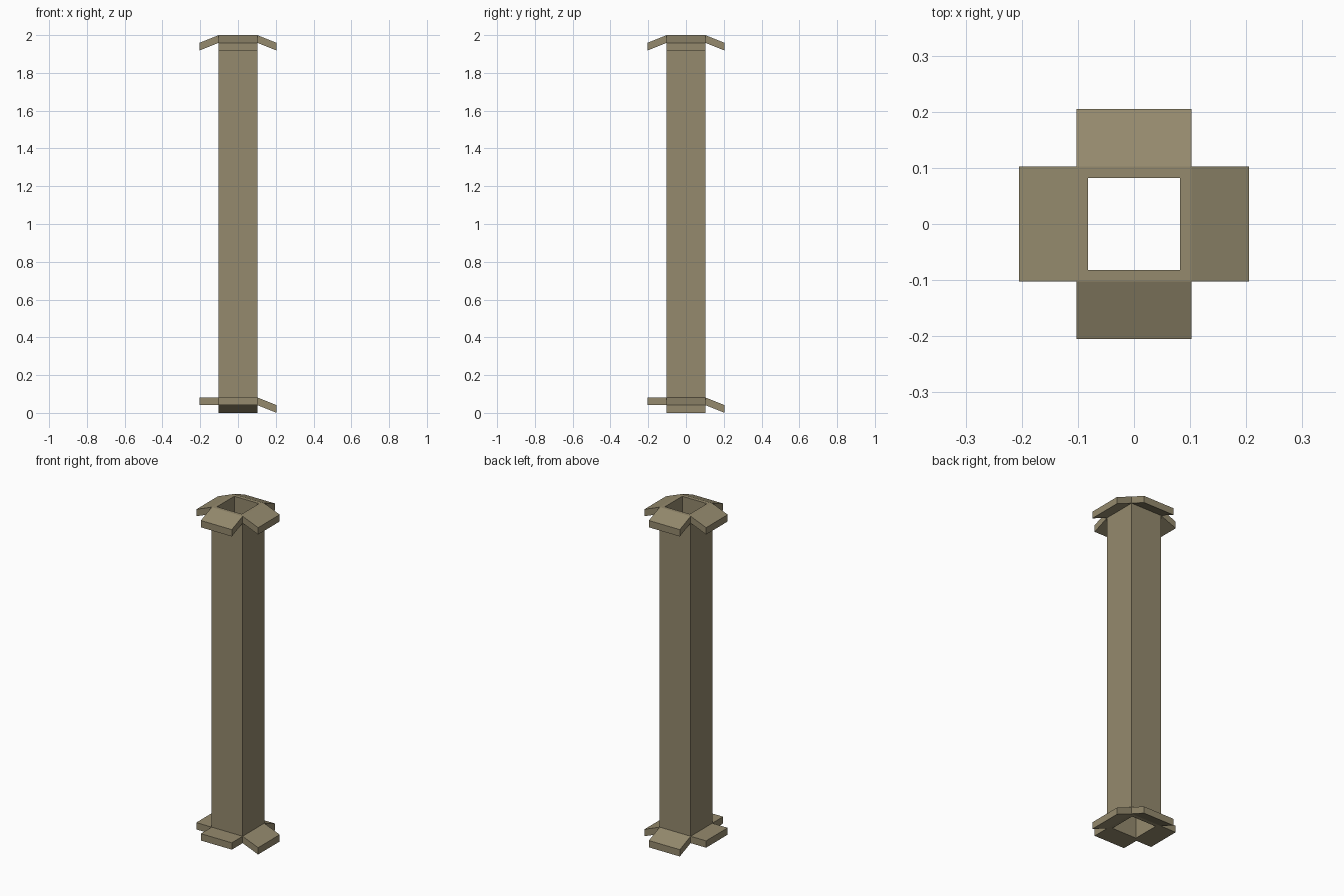
import bpy
import bmesh
import math
from mathutils import Matrix

if "Cube" in bpy.data.objects:
    bpy.data.objects.remove(bpy.data.objects["Cube"])

U = 0.0205                      # base module of the design
OUT, INN, REACH = 5 * U, 4 * U, 10 * U
THICK, DROP = 2 * U, 2 * U
TOP, BASE = 2.0, 4 * U          # upper level of the two flap rings

mat = bpy.data.materials.new("khaki")
mat.diffuse_color = (0.30, 0.255, 0.155, 1)
mat.use_nodes = True
mat.node_tree.nodes["Principled BSDF"].inputs["Base Color"].default_value = mat.diffuse_color


def finish(name, bm):
    bmesh.ops.recalc_face_normals(bm, faces=bm.faces)
    me = bpy.data.meshes.new(name)
    bm.to_mesh(me)
    bm.free()
    me.materials.append(mat)
    ob = bpy.data.objects.new(name, me)
    bpy.context.collection.objects.link(ob)
    return ob


# Hollow square shaft: open at both ends
def shaft(z0, z1):
    bm = bmesh.new()
    rings = []
    for r, z in ((OUT, z0), (OUT, z1), (INN, z1), (INN, z0)):
        rings.append([bm.verts.new((x * r, y * r, z))
                      for x, y in ((-1, -1), (1, -1), (1, 1), (-1, 1))])
    for k in range(4):
        a, b = rings[k], rings[(k + 1) % 4]
        for i in range(4):
            j = (i + 1) % 4
            bm.faces.new((a[i], a[j], b[j], b[i]))
    finish("shaft", bm)


# Flap pointing to +x, turned by quarter turns, its outer end lowered by drop
def flap(name, z, turn, drop):
    bm = bmesh.new()
    profile = ((OUT, z), (REACH, z - drop),
               (REACH, z - drop - THICK), (OUT, z - THICK))
    face = bm.faces.new([bm.verts.new((x, -OUT, h)) for x, h in profile])
    ext = bmesh.ops.extrude_face_region(bm, geom=[face], use_keep_orig=True)
    moved = [g for g in ext["geom"] if isinstance(g, bmesh.types.BMVert)]
    bmesh.ops.translate(bm, verts=moved, vec=(0, 2 * OUT, 0))
    bm.transform(Matrix.Rotation(turn * math.pi / 2, 4, 'Z'))
    finish(name, bm)


shaft(BASE - THICK, TOP)
for turn, side in enumerate(("right", "back", "left", "front")):
    flap("top_flap_" + side, TOP, turn, DROP)
    # At the base only the right and back flaps slope, the others lie flat
    flap("base_flap_" + side, BASE, turn, DROP if turn < 2 else 0)
